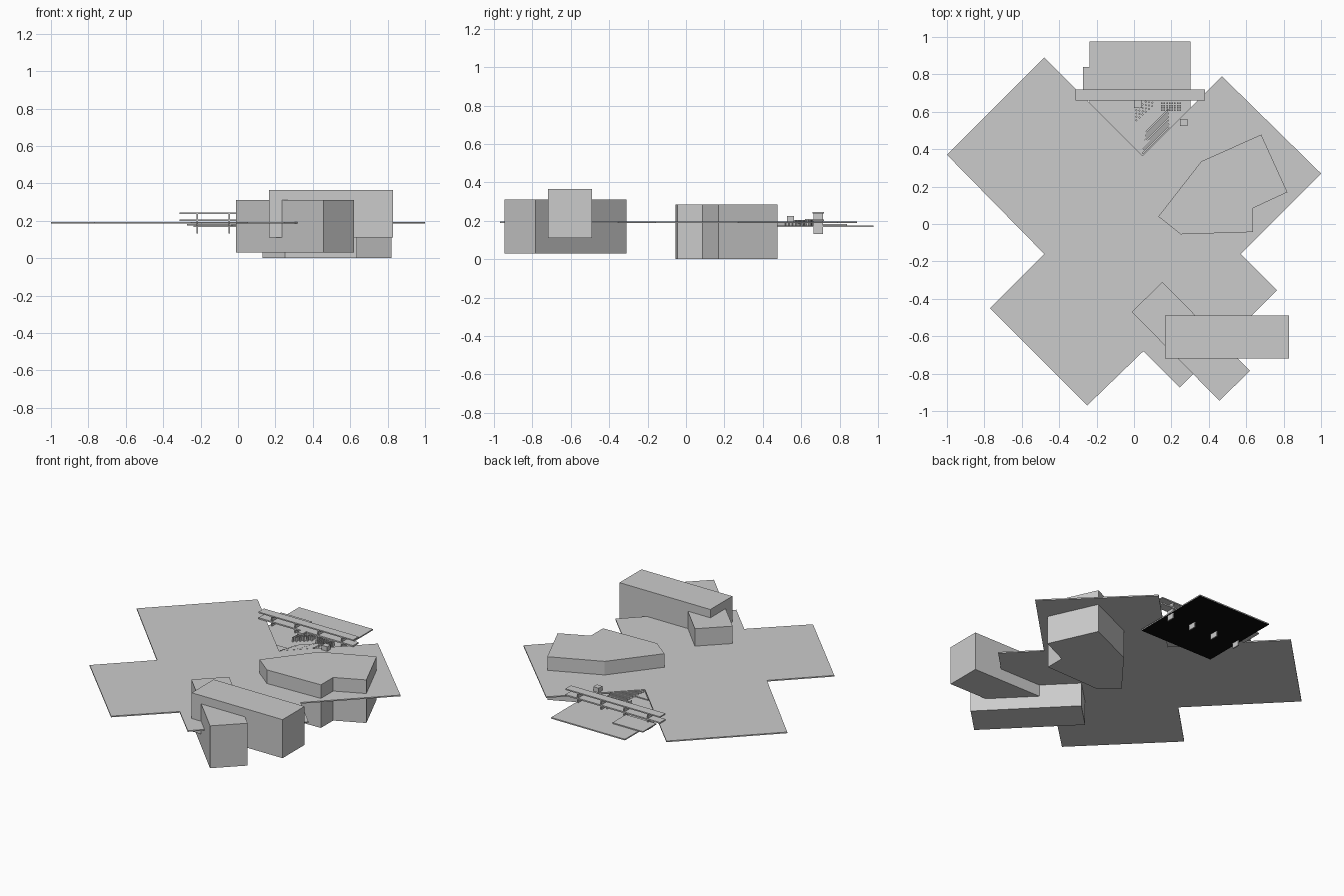
import bpy, bmesh, math

if "Cube" in bpy.data.objects:
    bpy.data.objects.remove(bpy.data.objects["Cube"])


def material(name, v):
    m = bpy.data.materials.new(name)
    m.diffuse_color = (v, v, v, 1)
    m.use_nodes = True
    m.node_tree.nodes["Principled BSDF"].inputs["Base Color"].default_value = m.diffuse_color
    return m


GREY = material("light grey", 0.6)
BLACK = material("black", 0.003)


def finish(name, bm):
    bmesh.ops.recalc_face_normals(bm, faces=bm.faces)
    me = bpy.data.meshes.new(name)
    bm.to_mesh(me)
    bm.free()
    ob = bpy.data.objects.new(name, me)
    bpy.context.collection.objects.link(ob)
    me.materials.append(GREY)
    return ob


def add_prism(bm, pts, z0, z1):
    face = bm.faces.new([bm.verts.new((x, y, z0)) for x, y in pts])
    new = bmesh.ops.extrude_face_region(bm, geom=[face], use_keep_orig=True)["geom"]
    bmesh.ops.translate(bm, vec=(0, 0, z1 - z0),
                        verts=[g for g in new if isinstance(g, bmesh.types.BMVert)])


def prism(name, pts, z0, z1):
    bm = bmesh.new()
    add_prism(bm, pts, z0, z1)
    return finish(name, bm)


def rect(x0, x1, y0, y1):
    return [(x0, y0), (x1, y0), (x1, y1), (x0, y1)]


def rotated(cx, cy, w, d):
    """Rectangle turned 45 degrees about its centre."""
    s = math.sqrt(0.5)
    return [(cx + (u - v) * s, cy + (u + v) * s) for u, v in rect(-w / 2, w / 2, -d / 2, d / 2)]


# Raised plaza: broad X-shaped plate with four notches
prism("plaza", [(-1, .37), (-.48, .89), (.045, .365), (.47, .79), (1, .27), (.57, -.16),
                (.765, -.355), (.245, -.875), (.05, -.68), (-.25, -.97), (-.77, -.45), (-.48, -.16)],
      .187, .195)

# Large blocks that pass through the plaza
prism("polygonal_block", [(.13, .04), (.36, .335), (.68, .478), (.82, .17), (.637, .085),
                          (.637, -.043), (.25, -.055)], 0, .285)
prism("diagonal_block", [(-.012, -.47), (.152, -.31), (.62, -.785), (.457, -.945)], .03, .31)
prism("long_bar_block", rect(.165, .83, -.72, -.49), .11, .365)

# Sunken court in the back notch, dark underneath
court = prism("sunken_court", rect(-.237, .303, .43, .977), .167, .175)
court.data.materials.append(BLACK)
for p in court.data.polygons:
    if p.normal.z < -0.5:
        p.material_index = 1
prism("court_tip", [(.045, .365), (.13, .45), (-.04, .45)], .176, .182)
prism("court_platform", rect(-.273, -.05, .70, .84), .176, .183)

# Long double-deck canopy with fin supports
prism("canopy_lower_deck", rect(-.312, .38, .66, .718), .198, .207)
prism("canopy_upper_deck", rect(-.312, .38, .66, .718), .237, .245)
for i in range(4):
    x = -.218 + .17 * i
    prism("canopy_fin", rect(x - .004, x + .004, .663, .715), .132, .237)

# Terraced steps running parallel to the notch edge
bm = bmesh.new()
for i in range(7):
    length = .20 - .006 * i
    add_prism(bm, rotated(.115 + .002 * i, .447 + .021 * i, length, .009), .175, .194 - .002 * i)
finish("terrace_steps", bm)

# Small seats: one diagonal group and one straight group
bm = bmesh.new()
for r in range(4):
    for c in range(6):
        add_prism(bm, rotated(.012 + c * .017, .555 + r * .018 + c * .015, .009, .009), .175, .203)
for r in range(4):
    for c in range(8):
        x, y = .145 + c * .014, .605 + r * .012
        add_prism(bm, rect(x, x + .008, y, y + .008), .175, .203)
finish("seats", bm)

# Two little kiosks beside the seating
prism("kiosk_left", rect(0, .04, .62, .66), .175, .21)
prism("kiosk_right", rect(.245, .285, .525, .562), .187, .225)
